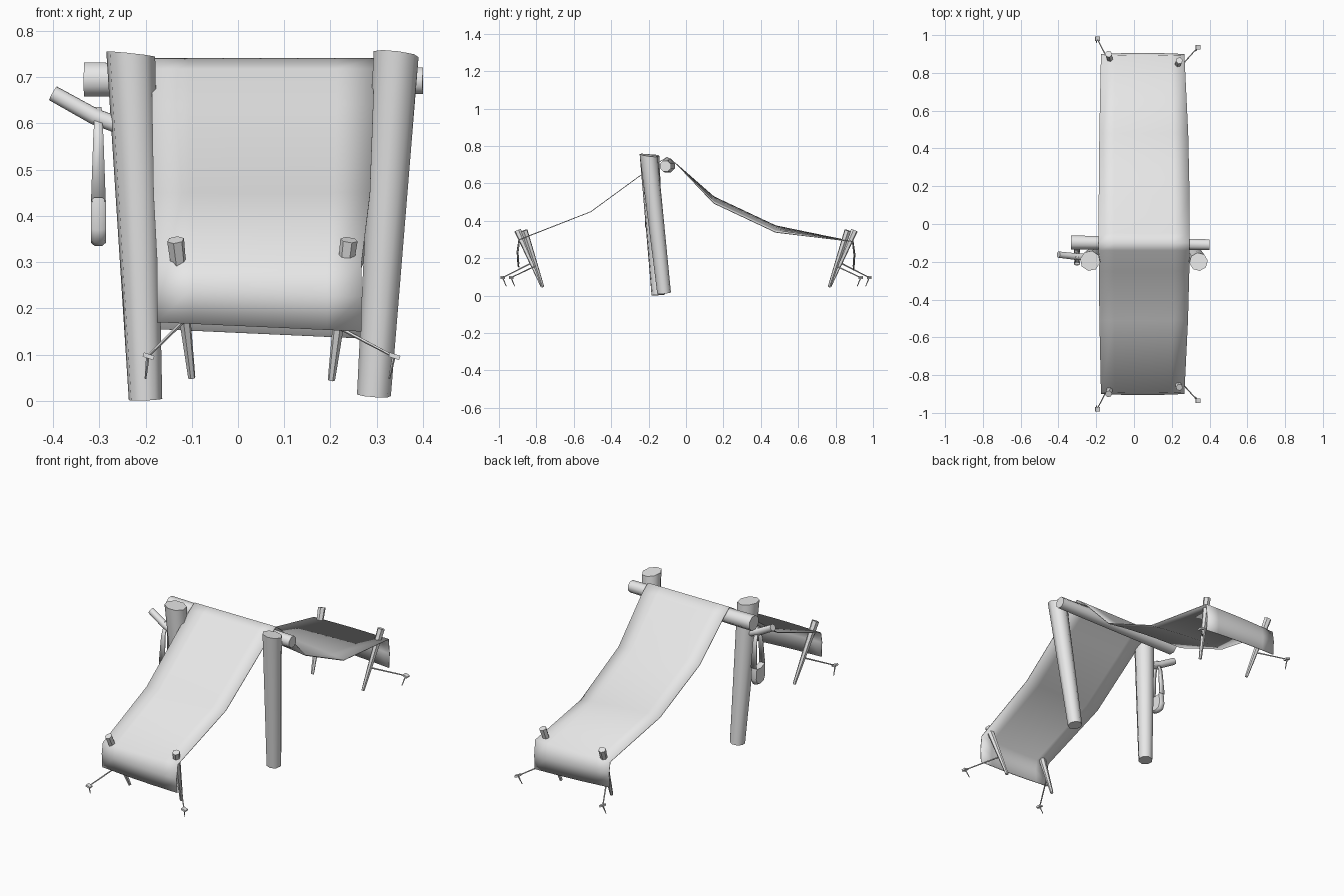
import bpy
import bmesh
import math
from mathutils import Vector

cube = bpy.data.objects.get("Cube")
if cube:
    bpy.data.objects.remove(cube, do_unlink=True)

GREY = (0.8, 0.8, 0.8, 1)
mat = bpy.data.materials.new("plain grey")
mat.use_nodes = True
mat.diffuse_color = GREY
mat.node_tree.nodes["Principled BSDF"].inputs["Base Color"].default_value = GREY


def finish(name, bm, angle=50):
    """Turn a bmesh into a named, shaded object."""
    mesh = bpy.data.meshes.new(name)
    bm.to_mesh(mesh)
    bm.free()
    mesh.materials.append(mat)
    ob = bpy.data.objects.new(name, mesh)
    bpy.context.collection.objects.link(ob)
    bpy.ops.object.select_all(action="DESELECT")
    ob.select_set(True)
    bpy.context.view_layer.objects.active = ob
    bpy.ops.object.shade_smooth_by_angle(angle=math.radians(angle))
    return ob


def pole(name, path, radii, sides=8, slant=(0, 0)):
    """Tapered round pole along a path; slant tilts the last ring in z."""
    bm = bmesh.new()
    path = [Vector(p) for p in path]
    rings = []
    for i, (p, r) in enumerate(zip(path, radii)):
        d = path[min(i + 1, len(path) - 1)] - path[max(i - 1, 0)]
        q = d.to_track_quat("Z", "Y")
        ring = []
        for k in range(sides):
            a = math.tau * (k + 0.5) / sides
            off = q @ Vector((r * math.cos(a), r * math.sin(a), 0))
            if i == len(path) - 1:
                off.z += slant[0] * off.x + slant[1] * off.y
            ring.append(bm.verts.new(p + off))
        rings.append(ring)
    for lo, hi in zip(rings, rings[1:]):
        for k in range(sides):
            n = (k + 1) % sides
            bm.faces.new((lo[k], lo[n], hi[n], hi[k]))
    bm.faces.new(rings[0][::-1])
    bm.faces.new(rings[-1])
    return finish(name, bm)


# Main posts, leaning forward and outward
pole("right_post", [(-0.2, -0.148, 0.003), (-0.232, -0.195, 0.75)],
     (0.037, 0.054), slant=(-0.15, -0.1))
pole("left_post", [(0.294, -0.117, 0.012), (0.342, -0.2, 0.75)],
     (0.037, 0.049), slant=(-0.05, -0.25))

# Ridge log and side branch
pole("ridge_log", [(-0.333, -0.097, 0.695), (0.4, -0.11, 0.692)], (0.04, 0.031))
pole("branch", [(-0.225, -0.178, 0.583), (-0.31, -0.172, 0.615), (-0.4, -0.162, 0.665)],
     (0.019, 0.019, 0.018))

# Cloth: (y, z) profile draped over the ridge, with hanging flaps
PROFILE = [(-0.895, 0.16), (-0.9, 0.235), (-0.89, 0.3), (-0.51, 0.45),
           (-0.25, 0.64), (-0.14, 0.718), (-0.1, 0.742), (-0.05, 0.705),
           (0.15, 0.53), (0.48, 0.375), (0.89, 0.29), (0.9, 0.22), (0.895, 0.145)]
COLS = 6
bm = bmesh.new()
rows = []
for y, z in PROFILE:
    edge = min(1, abs(y)) ** 2
    x0, x1 = -0.187 + 0.015 * edge, 0.295 - 0.035 * edge
    row = []
    for i in range(COLS + 1):
        t = i / COLS
        sag = 0.035 * t * t if 0.1 < y < 0.6 else 0
        tilt = -0.02 * (t - 0.5) if z < 0.25 else 0
        bow = 0.006 * math.sin(math.pi * t) if abs(y) > 0.88 else 0
        row.append(bm.verts.new((x0 + (x1 - x0) * t,
                                 y + math.copysign(bow, y), z - sag + tilt)))
    rows.append(row)
for lo, hi in zip(rows, rows[1:]):
    for i in range(COLS):
        bm.faces.new((lo[i], lo[i + 1], hi[i + 1], hi[i]))
cloth = finish("cloth_cover", bm, 75)
solid = cloth.modifiers.new("thickness", "SOLIDIFY")
solid.thickness = 0.004

# Corner stakes, guy ropes and pegs at both ends
SIDES = [("right", (-0.135, 0.9, 0.348), (-0.1, 0.77, 0.05),
          (-0.12, 0.835, 0.17), (-0.195, 0.98, 0.096), -0.2),
         ("left", (0.24, 0.865, 0.348), (0.202, 0.765, 0.045),
          (0.225, 0.81, 0.155), (0.337, 0.935, 0.096), 0.327)]
for end, s in (("front", -1), ("back", 1)):
    for side, top, foot, tie, head, tip_x in SIDES:
        label = end + "_" + side
        top, foot, tie, head = [Vector((p[0], p[1] * s, p[2]))
                                for p in (top, foot, tie, head)]
        pole(label + "_stake", [foot, top], (0.008, 0.019), 6)
        pole(label + "_rope", [tie, head], (0.004, 0.003), 5)
        tip = Vector((tip_x, head.y - 0.02 * s, 0.048))
        pole(label + "_peg", [tip, head], (0.002, 0.004), 5)
        pole(label + "_peg_head", [head - Vector((0, 0, 0.004)),
                                   head + Vector((0.003, 0, 0.005))],
             (0.017, 0.017), 4)

# Hanging pouch: rounded outline in y, thin in x
OUTLINE = [(-0.042, 0.44), (-0.044, 0.37), (-0.03, 0.342), (0, 0.335),
           (0.03, 0.342), (0.042, 0.37), (0.036, 0.43), (0, 0.425)]
CX, CY = -0.302, -0.175
bm = bmesh.new()
layers = []
for dx, k in ((-0.016, 0.88), (-0.008, 1), (0.008, 1), (0.016, 0.88)):
    layers.append([bm.verts.new((CX + dx, CY + y * k, 0.39 + (z - 0.39) * k))
                   for y, z in OUTLINE])
n = len(OUTLINE)
for a, b in zip(layers, layers[1:]):
    for i in range(n):
        bm.faces.new((a[i], a[(i + 1) % n], b[(i + 1) % n], b[i]))
bm.faces.new(layers[0])
bm.faces.new(layers[-1])
bmesh.ops.recalc_face_normals(bm, faces=bm.faces)
finish("pouch", bm)

# Pouch strap: two flat tapered bands meeting over the branch
for name, s in (("front_strap", -1), ("back_strap", 1)):
    bm = bmesh.new()
    pts = [(0.016, 0.036 * s, 0.43), (0.011, 0.024 * s, 0.57), (0.007, 0, 0.635)]
    pairs = [[bm.verts.new((CX + side * w, CY + y, z)) for side in (-1, 1)]
             for w, y, z in pts]
    for a, b in zip(pairs, pairs[1:]):
        bm.faces.new((a[0], a[1], b[1], b[0]))
    strap = finish(name, bm)
    band = strap.modifiers.new("thickness", "SOLIDIFY")
    band.thickness = 0.006
    band.offset = 0
